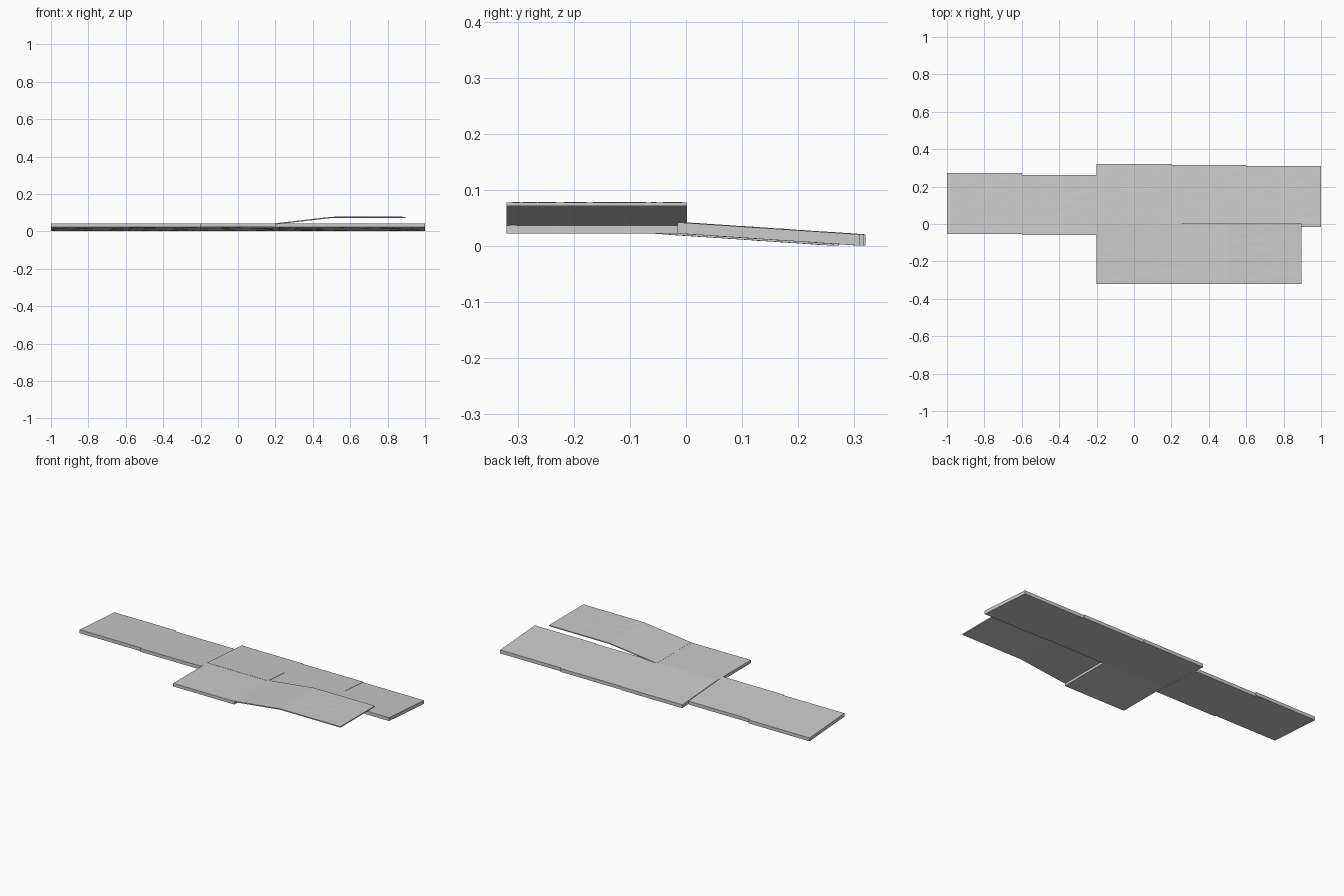
import bpy, bmesh, math
from mathutils import Vector, noise

if "Cube" in bpy.data.objects:
    bpy.data.objects.remove(bpy.data.objects["Cube"])


def slab(name, x0, x1, y0, y1, height, thick, rough=0.0006):
    """Gently uneven plank; height(x, y) gives the top surface."""
    nx = max(2, round((x1 - x0) / 0.0125))
    ny = max(2, round((y1 - y0) / 0.0125))
    bm = bmesh.new()
    layers = []
    for drop in (0, thick):
        rows = []
        for i in range(nx + 1):
            x = x0 + (x1 - x0) * i / nx
            row = []
            for j in range(ny + 1):
                y = y0 + (y1 - y0) * j / ny
                # worn surface, fading to nothing at the rim
                fade = min(1, i / 2, (nx - i) / 2, j / 2, (ny - j) / 2)
                n = rough * fade * noise.noise(Vector((x * 12, y * 45, drop * 100)))
                row.append(bm.verts.new((x, y, max(0, height(x, y) - drop + n))))
            rows.append(row)
        layers.append(rows)
    top, bot = layers
    for i in range(nx):
        for j in range(ny):
            bm.faces.new((top[i][j], top[i + 1][j], top[i + 1][j + 1], top[i][j + 1]))
            bm.faces.new((bot[i][j], bot[i][j + 1], bot[i + 1][j + 1], bot[i + 1][j]))
    # rim
    ring = [(i, 0) for i in range(nx)] + [(nx, j) for j in range(ny)]
    ring += [(i, ny) for i in range(nx, 0, -1)] + [(0, j) for j in range(ny, 0, -1)]
    for (a, b), (c, d) in zip(ring, ring[1:] + ring[:1]):
        bm.faces.new((top[a][b], bot[a][b], bot[c][d], top[c][d]))
    bmesh.ops.recalc_face_normals(bm, faces=bm.faces)
    me = bpy.data.meshes.new(name)
    bm.to_mesh(me)
    bm.free()
    ob = bpy.data.objects.new(name, me)
    bpy.context.collection.objects.link(ob)
    bpy.context.view_layer.objects.active = ob
    ob.select_set(True)
    bpy.ops.object.shade_smooth_by_angle(angle=math.radians(30))
    ob.select_set(False)


# long sloping walkway: five slabs with staggered edges
for k, (y0, y1) in enumerate([(-0.053, 0.273), (-0.06, 0.262), (-0.004, 0.32),
                              (-0.01, 0.316), (-0.015, 0.31)]):
    x0 = -1 + 0.4 * k

    def slope(x, y, y0=y0, y1=y1):
        return 0.0425 - 0.0215 * (y - y0) / (y1 - y0)
    slab(f"walkway_slab_{k + 1}", x0, x0 + 0.4, y0, y1, slope, 0.02)

# side platform, rising ramp and raised deck
slab("side_platform", -0.2, 0.2, -0.32, 0.002, lambda x, y: 0.0415, 0.0185)
slab("ramp", 0.19, 0.5, -0.32, 0.002,
     lambda x, y: 0.042 + 0.036 * (x - 0.19) / 0.31, 0.006)
slab("raised_deck", 0.5, 0.895, -0.32, 0.002, lambda x, y: 0.078, 0.006, 0.001)
